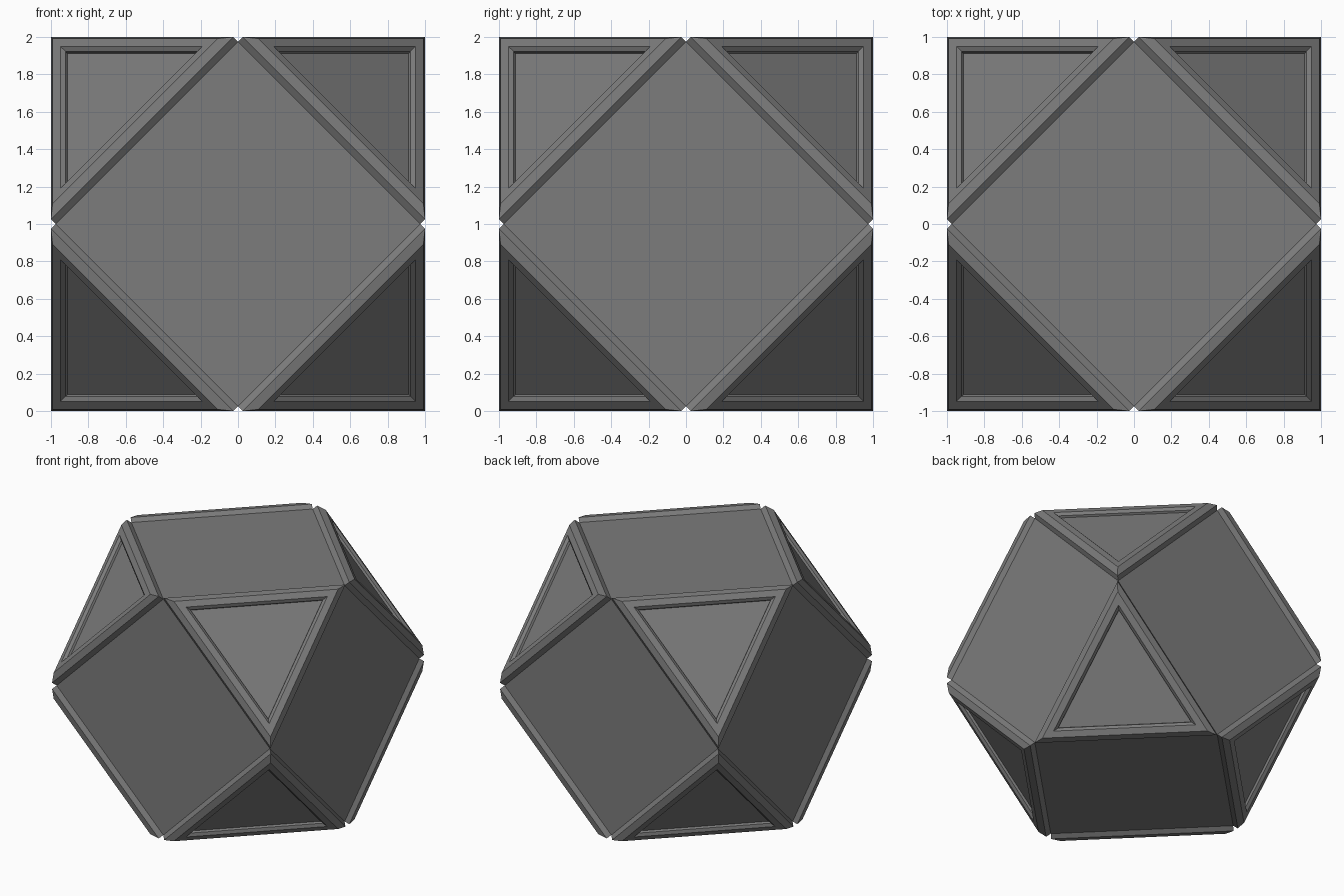
import bpy, bmesh
from itertools import product

if "Cube" in bpy.data.objects:
    bpy.data.objects.remove(bpy.data.objects["Cube"])

CORE = 0.975                    # half size of the core solid
# Steps from the core triangle inward: (inset, rise)
STEPS = (
    (0, 0.0435),                # plate side wall
    (0.0375, 0.0375),           # outer chamfer
    (0.05, 0),                  # flat frame
    (0.02, -0.02),              # pocket chamfer
    (0, -0.018),                # pocket wall
)

# Core: cuboctahedron as the hull of a cube's edge midpoints
bm = bmesh.new()
for p in product((-CORE, 0, CORE), repeat=3):
    if p.count(0) == 1:
        bm.verts.new(p)
bmesh.ops.convex_hull(bm, input=bm.verts)
bmesh.ops.dissolve_limit(bm, angle_limit=0.02, verts=bm.verts, edges=bm.edges)
bmesh.ops.recalc_face_normals(bm, faces=bm.faces)

# Plates: raise each triangle, chamfer it and sink the pocket
tris = [f for f in bm.faces if len(f.verts) == 3]
for thickness, depth in STEPS:
    bmesh.ops.inset_individual(bm, faces=tris, thickness=thickness,
                               depth=depth, use_even_offset=True)
bmesh.ops.recalc_face_normals(bm, faces=bm.faces)

mesh = bpy.data.meshes.new("panelled_polyhedron")
bm.to_mesh(mesh)
bm.free()
body = bpy.data.objects.new("panelled_polyhedron", mesh)
body.location.z = 1
bpy.context.collection.objects.link(body)

# Dark grey finish
mat = bpy.data.materials.new("dark_grey")
mat.diffuse_color = (0.2, 0.2, 0.2, 1)
mat.use_nodes = True
mat.node_tree.nodes["Principled BSDF"].inputs["Base Color"].default_value = mat.diffuse_color
mesh.materials.append(mat)
